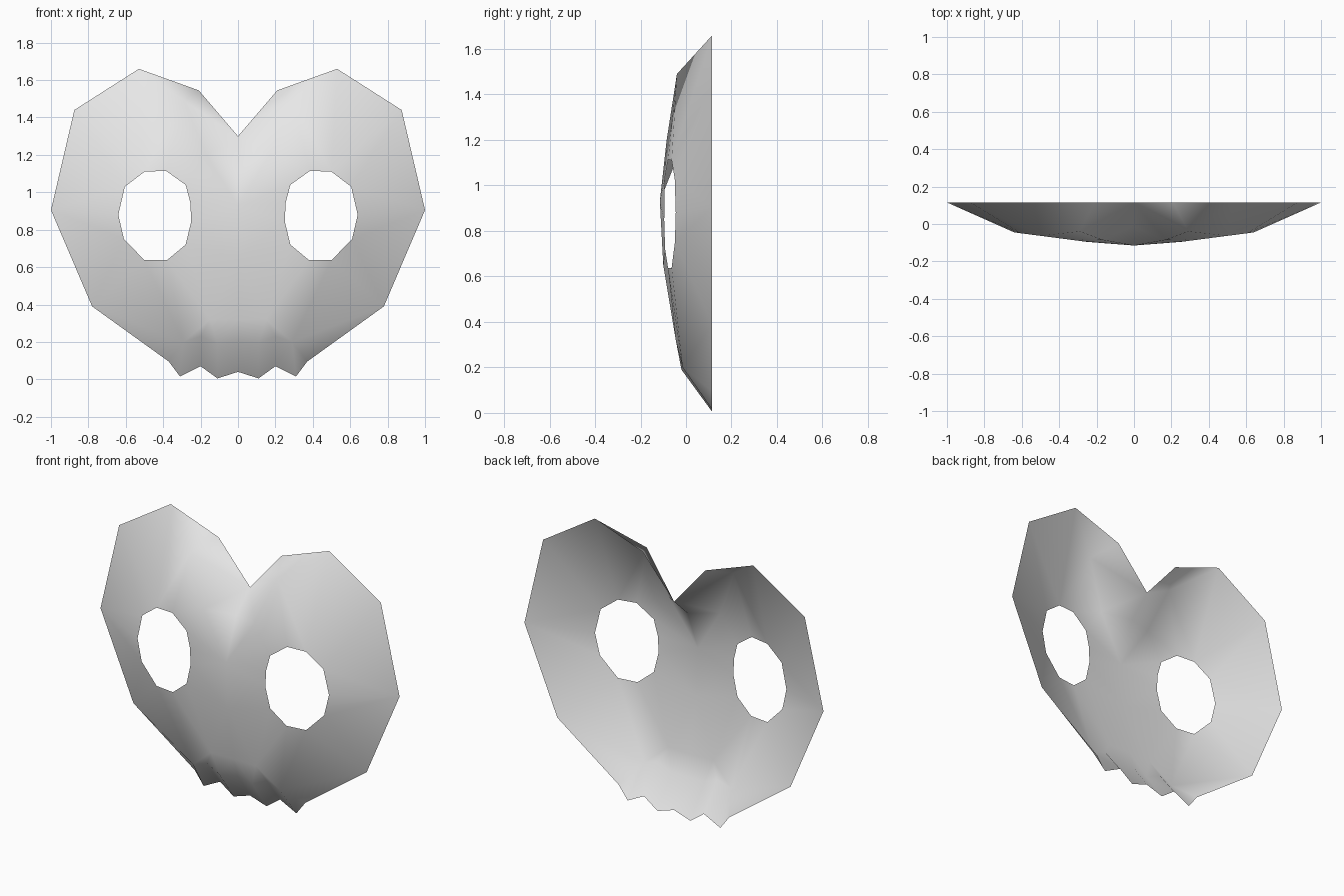
import bpy
from mathutils import Vector
from mathutils.geometry import delaunay_2d_cdt

if "Cube" in bpy.data.objects:
    bpy.data.objects.remove(bpy.data.objects["Cube"])

RIM_Y = 0.115  # the whole outer rim lies in one plane

# Right half of the mask, as (x, z) or (x, z, y); the left is mirrored
rim = [(0, 0.04), (0.11, 0.005), (0.20, 0.07), (0.31, 0.015), (0.37, 0.095),
       (0.78, 0.39), (1.0, 0.905), (0.875, 1.44), (0.53, 1.66), (0.21, 1.545), (0, 1.30)]
centre = [(0, 1.18, -0.015), (0, 0.93, -0.115), (0, 0.65, -0.10), (0, 0.32, -0.04), (0, 0.20, 0.0)]
eye = [(0.64, 0.88), (0.605, 1.03), (0.50, 1.11), (0.385, 1.115), (0.28, 1.04), (0.255, 0.945),
       (0.25, 0.845), (0.28, 0.72), (0.38, 0.637), (0.50, 0.637), (0.61, 0.75)]
folds = [(0.11, 0.19, -0.02), (0.20, 0.23, -0.01), (0.29, 0.20, -0.015), (0.15, 0.32, -0.045),
         (0.29, 1.49, -0.04), (0.17, 1.20, -0.085)]

pts = [(x, z, RIM_Y) for x, z in rim] + centre
n_out = len(pts)
pts += [(x, z, -0.045 - (0.64 - x) * 0.13) for x, z in eye]
n_eye = len(pts)
pts += folds

# Outline, eye opening and crease lines constrain the triangulation
edges = [(i, (i + 1) % n_out) for i in range(n_out)]
edges += [(n_out + i, n_out + (i + 1) % len(eye)) for i in range(len(eye))]
edges += [(1, n_eye), (2, n_eye + 1), (3, n_eye + 2), (9, n_eye + 4), (8, n_eye + 4),
          (n_eye + 4, n_eye + 5), (n_eye + 4, n_out + 3), (10, n_eye + 5), (n_eye + 5, 12)]
v2, _, tris, orig, _, _ = delaunay_2d_cdt([Vector(p[:2]) for p in pts], edges,
                                          [list(range(n_out))], 1, 1e-5)
src = [o[0] if o else None for o in orig]
verts = [(v.x, pts[s][2] if s is not None else 0, v.y) for v, s in zip(v2, src)]
# Leave the eye open
faces = [t for t in tris
         if not all(src[i] is not None and n_out <= src[i] < n_eye for i in t)]

mesh = bpy.data.meshes.new("mask_shell")
mesh.from_pydata(verts, [], faces)
mesh.polygons.foreach_set("use_smooth", [True] * len(mesh.polygons))
mask = bpy.data.objects.new("mask_shell", mesh)
bpy.context.collection.objects.link(mask)

mirror = mask.modifiers.new("mirror", 'MIRROR')
mirror.use_clip = True

mat = bpy.data.materials.new("pale_grey")
mat.diffuse_color = (0.8, 0.8, 0.8, 1)
mat.use_nodes = True
mat.node_tree.nodes["Principled BSDF"].inputs["Base Color"].default_value = mat.diffuse_color
mesh.materials.append(mat)
